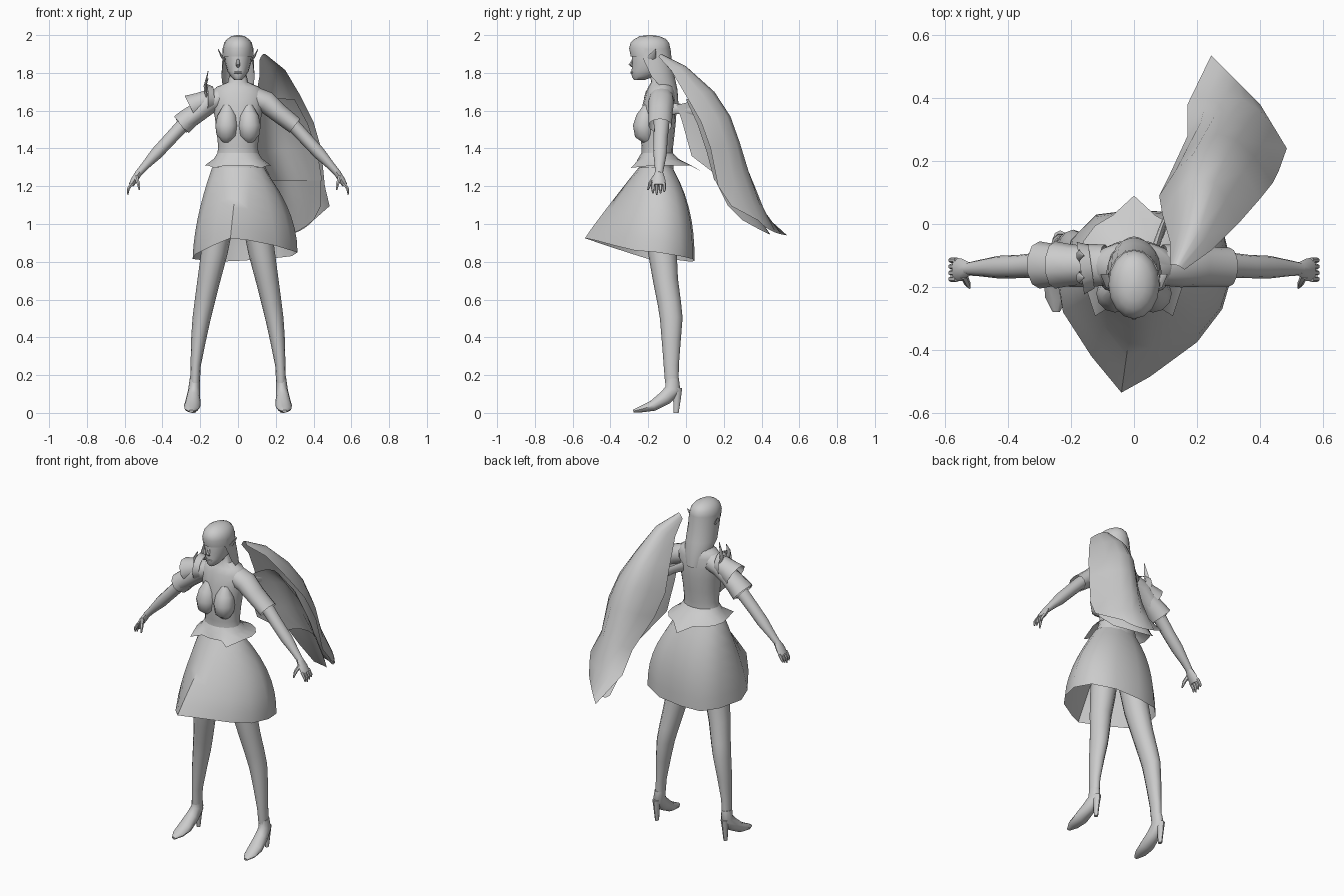
import bpy, bmesh, math
from mathutils import Vector

grey = bpy.data.materials.new("plain_grey")
grey.diffuse_color = (0.6, 0.6, 0.6, 1)


def finish(name, verts, faces, closed=True, angle=50):
    me = bpy.data.meshes.new(name)
    me.from_pydata([tuple(v) for v in verts], [], faces)
    bm = bmesh.new()
    bm.from_mesh(me)
    if closed:
        bmesh.ops.recalc_face_normals(bm, faces=bm.faces)
    bm.to_mesh(me)
    bm.free()
    ob = bpy.data.objects.new(name, me)
    bpy.context.collection.objects.link(ob)
    me.materials.append(grey)
    bpy.ops.object.select_all(action='DESELECT')
    ob.select_set(True)
    bpy.context.view_layer.objects.active = ob
    bpy.ops.object.shade_smooth_by_angle(angle=math.radians(angle))
    return ob


def loft(name, rings, caps=True, wrap=True, angle=50):
    """Skin a list of equal-length point rows."""
    n = len(rings[0])
    verts = [p for r in rings for p in r]
    faces = []
    for i in range(len(rings) - 1):
        for j in range(n if wrap else n - 1):
            k = (j + 1) % n
            faces.append((i * n + j, i * n + k, (i + 1) * n + k, (i + 1) * n + j))
    if caps and wrap:
        faces.append(tuple(range(n))[::-1])
        faces.append(tuple(range(len(verts) - n, len(verts))))
    return finish(name, verts, faces, wrap, angle)


def level(z, hw, yf, yb, n=16):
    """Horizontal oval from half width, front y and back y."""
    c, h = (yf + yb) / 2, (yb - yf) / 2
    return [Vector((hw * math.sin(2 * math.pi * i / n), c - h * math.cos(2 * math.pi * i / n), z))
            for i in range(n)]


def tube(name, pts, side, n=10, mirror=1, caps=True):
    """Oval tube along (x, y, z, radius along side, other radius)."""
    P = [Vector(p[:3]) for p in pts]
    rings = []
    for i, p in enumerate(pts):
        t = (P[min(i + 1, len(P) - 1)] - P[max(i - 1, 0)]).normalized()
        u = Vector(side)
        u = (u - t * u.dot(t)).normalized()
        v = t.cross(u)
        ring = [P[i] + u * p[3] * math.cos(a) + v * p[4] * math.sin(a)
                for a in (2 * math.pi * k / n for k in range(n))]
        rings.append([Vector((q.x * mirror, q.y, q.z)) for q in ring])
    return loft(name, rings, caps)


X, Y = (1, 0, 0), (0, 1, 0)

# Bodice, neck and bust
loft("bodice", [level(*r) for r in [
    (1.27, .14, -.25, -.065), (1.36, .11, -.235, -.07), (1.41, .105, -.235, -.068),
    (1.48, .112, -.245, -.06), (1.56, .122, -.24, -.052), (1.63, .135, -.23, -.05),
    (1.69, .14, -.215, -.055), (1.725, .115, -.2, -.062), (1.75, .055, -.185, -.08),
    (1.80, .042, -.19, -.09)]])
for s, nm in ((1, "right"), (-1, "left")):
    tube("bust_" + nm, [(.058, -.2, 1.445, .03, .03), (.06, -.217, 1.475, .054, .055),
                        (.06, -.221, 1.52, .06, .06), (.058, -.212, 1.57, .052, .05),
                        (.055, -.2, 1.625, .025, .025)], X, 12, s)

# Head, nose and hair
loft("head", [level(*r) for r in [
    (1.762, .018, -.275, -.22), (1.78, .038, -.287, -.17), (1.81, .057, -.288, -.12),
    (1.85, .068, -.285, -.1), (1.9, .074, -.288, -.095), (1.95, .07, -.28, -.1)]])
tube("nose", [(0, -.278, 1.875, .007, .006), (0, -.295, 1.842, .011, .010), (0, -.284, 1.832, .007, .004)], X, 6)
tube("lips", [(-.02, -.283, 1.802, .004, .004), (0, -.289, 1.802, .007, .007),
              (.02, -.283, 1.802, .004, .004)], (0, 0, 1), 6)
loft("hair_cap", [level(*r) for r in [
    (1.888, .08, -.293, -.085), (1.93, .081, -.301, -.083), (1.96, .073, -.293, -.09),
    (1.98, .057, -.272, -.108), (1.994, .034, -.245, -.14), (2.0, .008, -.205, -.18)]])
hair = []
for z, hw, yf, yb, spread in [(1.93, .082, -.29, -.082, 2.2), (1.86, .084, -.28, -.075, 2.0),
                              (1.78, .088, -.26, -.06, 1.8), (1.71, .082, -.22, -.045, 1.4),
                              (1.635, .06, -.19, -.04, 1.1)]:
    row = []
    for i in range(13):
        a = spread * (i / 6 - 1)
        row.append(Vector((hw * math.sin(a), (yf + yb) / 2 + (yb - yf) / 2 * math.cos(a), z)))
    hair.append(row)
loft("hair_fall", hair, wrap=False)

# Limbs, ears and shoes, mirrored left and right
for s, nm in ((1, "right"), (-1, "left")):
    tube("ear_" + nm, [(.068, -.19, 1.865, .02, .008), (.085, -.18, 1.885, .022, .007),
                       (.105, -.16, 1.925, .002, .002)], Y, 6, s)
    tube("arm_" + nm, [(.12, -.13, 1.66, .05, .05), (.22, -.13, 1.585, .045, .042),
                       (.3, -.13, 1.515, .04, .036), (.365, -.135, 1.445, .037, .034),
                       (.43, -.137, 1.375, .036, .033), (.49, -.14, 1.31, .026, .022),
                       (.53, -.143, 1.265, .02, .018)], Y, 12, s)
    tube("palm_" + nm, [(.522, -.143, 1.275, .021, .018), (.548, -.145, 1.235, .036, .018),
                        (.566, -.145, 1.205, .037, .014)], Y, 8, s)
    for k in range(4):
        y = -.175 + .02 * k
        tube(f"finger_{k}_{nm}", [(.562, y, 1.215, .0095, .01), (.581, y, 1.185, .009, .009),
                                  (.584, y, 1.155 + .008 * abs(k - 1), .004, .004)], Y, 6, s)
    tube("thumb_" + nm, [(.54, -.165, 1.25, .012, .012), (.528, -.19, 1.215, .01, .01),
                         (.522, -.202, 1.18, .004, .004)], Y, 6, s)
    tube("leg_" + nm, [(.08, -.14, 1.12, .08, .085), (.125, -.125, .85, .07, .076),
                       (.155, -.108, .7, .06, .066), (.178, -.088, .58, .053, .062),
                       (.193, -.078, .5, .048, .06), (.21, -.078, .38, .039, .05),
                       (.224, -.078, .25, .027, .04), (.228, -.075, .16, .026, .036)], X, 12, s)
    tube("shoe_" + nm, [(.229, -.073, .18, .027, .037), (.232, -.068, .125, .031, .044),
                        (.237, -.11, .08, .037, .04), (.242, -.175, .038, .044, .03),
                        (.246, -.235, .02, .036, .018), (.247, -.278, .009, .012, .008)], X, 10, s)
    tube("heel_" + nm, [(.234, -.05, .13, .024, .03), (.235, -.048, .07, .015, .02),
                        (.235, -.052, 0, .011, .013)], X, 8, s)
    tube("sleeve_" + nm, [(.09, -.13, 1.665, .065, .06), (.15, -.132, 1.645, .069, .059),
                          (.21, -.135, 1.592, .064, .051), (.302, -.137, 1.52, .062, .046)], Y, 12, s, False)

# Layered shoulder guard on the left arm only
tube("shoulder_flare_upper", [(-.15, -.13, 1.66, .06, .055), (-.2, -.13, 1.64, .066, .06),
                              (-.25, -.13, 1.615, .075, .075)], Y, 10, 1, False)
tube("shoulder_flare_lower", [(-.2, -.13, 1.605, .06, .05), (-.26, -.13, 1.56, .068, .058),
                              (-.3, -.13, 1.525, .075, .062)], Y, 10, 1, False)
tube("shoulder_collar", [(-.135, -.135, 1.665, .07, .064), (-.17, -.14, 1.665, .084, .078)], Y, 12, 1, False)
for y, top in ((-.1, 1.81), (-.17, 1.77)):
    tube("shoulder_spike", [(-.165, y, 1.66, .022, .008), (-.175, y, 1.73, .018, .008),
                            (-.158, y, top, .002, .002)], Y, 6)

# Skirt: oval waist blended to a swept hem, rounder towards the back
hem = [(-.04, -.535, .925), (.05, -.485, .915), (.2, -.375, .885), (.28, -.27, .86), (.315, -.15, .85),
       (.285, -.03, .83), (.16, .035, .815), (0, .045, .805), (-.12, .03, .8), (-.2, -.05, .81),
       (-.24, -.2, .815), (-.225, -.28, .84), (-.135, -.42, .885)]
waist = level(1.3, .138, -.25, -.07, len(hem))
skirt = []
for i in range(8):
    t, row = i / 7, []
    for w, h in zip(waist, hem):
        back = (w.y + .25) / .18
        f = 1 - (1 - t) ** (1.05 + 1.4 * back)
        row.append(Vector((w.x + (h[0] - w.x) * f, w.y + (h[1] - w.y) * f, w.z + (h[2] - w.z) * t)))
    skirt.append(row)
loft("skirt", skirt, caps=False)

# Flared peplum with a pointed back and two front corners
peplum = [level(1.375, .109, -.237, -.068), level(1.345, .128, -.255, -.04), level(1.31, .175, -.27, .04)]
for i, p in enumerate(peplum[2]):
    if i in (2, 14):
        p.y, p.z = -.292, 1.297
    if i == 8:
        p.y, p.z = .09, 1.275
loft("peplum", peplum, caps=False)


# Draped cape on one side: inner, middle and outer edges, curved between
def drape(name, rows):
    out = []
    for r in rows:
        a, m, b = (Vector(r[k:k + 3]) for k in (0, 3, 6))
        row = []
        for j in range(7):
            t = j / 6
            row.append(a * (2 * t - 1) * (t - 1) + m * 4 * t * (1 - t) + b * t * (2 * t - 1))
        out.append(row)
    return loft(name, out, wrap=False, angle=60)


drape("cape", [
    (.115, -.13, 1.87, .135, -.13, 1.90, .16, -.145, 1.885),
    (.115, -.06, 1.79, .19, .0, 1.835, .25, -.08, 1.815),
    (.09, .03, 1.65, .215, .15, 1.70, .33, .0, 1.68),
    (.08, .09, 1.5, .24, .235, 1.57, .40, .08, 1.54),
    (.11, .15, 1.37, .27, .285, 1.43, .44, .13, 1.4),
    (.17, .28, 1.2, .305, .34, 1.25, .46, .17, 1.2),
    (.17, .38, 1.08, .345, .395, 1.09, .485, .24, 1.095),
    (.245, .535, .94, .33, .45, .965, .40, .38, 1.02)])
drape("cape_lining", [
    (.09, -.05, 1.63, .17, .06, 1.66, .30, .0, 1.66),
    (.09, -.02, 1.54, .2, .15, 1.55, .37, .06, 1.53),
    (.11, .03, 1.36, .23, .2, 1.39, .42, .11, 1.38),
    (.18, .2, 1.23, .29, .27, 1.23, .445, .15, 1.23)])
drape("cape_under_layer", [
    (.18, .22, 1.24, .29, .28, 1.24, .44, .15, 1.24),
    (.2, .32, 1.1, .31, .34, 1.1, .44, .22, 1.1),
    (.22, .43, .96, .29, .43, .95, .40, .3, 1.02)])

# Strap joining cape and back
tube("cape_strap", [(.07, -.07, 1.61, .012, .03), (.09, -.01, 1.61, .01, .025),
                    (.12, .06, 1.60, .01, .03)], X, 8)
